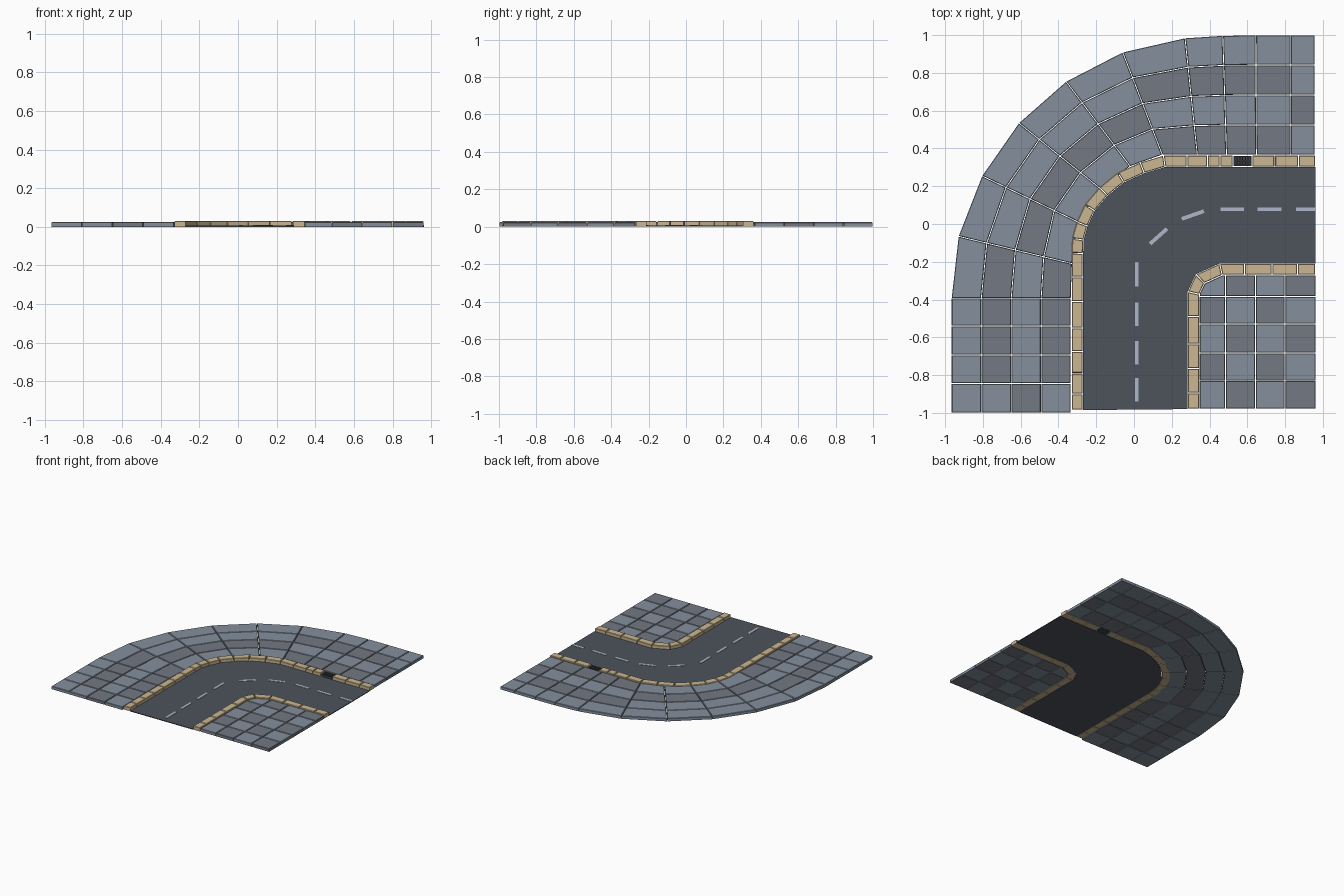
import bpy, bmesh
from mathutils import Vector

if "Cube" in bpy.data.objects:
    bpy.data.objects.remove(bpy.data.objects["Cube"])


def material(name, rgb):
    m = bpy.data.materials.new(name)
    m.diffuse_color = (*rgb, 1)
    m.use_nodes = True
    m.node_tree.nodes["Principled BSDF"].inputs["Base Color"].default_value = m.diffuse_color
    return m


LIGHT = material("light_paving", (0.23, 0.275, 0.335))
DARK = material("dark_paving", (0.17, 0.19, 0.23))
STONE = material("curb_stone", (0.60, 0.47, 0.28))
ASPHALT = material("asphalt", (0.075, 0.087, 0.107))
PAINT = material("lane_paint", (0.42, 0.47, 0.58))
IRON = material("drain_iron", (0.05, 0.055, 0.07))


def inset(pts, d):
    # offset a counter-clockwise polygon inwards with mitred corners
    out = []
    for i, p in enumerate(pts):
        a = (p - pts[i - 1]).normalized()
        b = (pts[(i + 1) % len(pts)] - p).normalized()
        na, nb = Vector((-a.y, a.x)), Vector((-b.y, b.x))
        out.append(p + (na + nb) * d / (1 + na.dot(nb)))
    return out


def prism(bm, pts, top, bottom=0.0, gap=0.0, bevel=0.0, mat=0):
    # extruded polygon with an optional joint gap and chamfered top edge
    pts = [Vector(p) for p in pts]
    n = len(pts)
    area = sum(pts[i - 1].x * pts[i].y - pts[i].x * pts[i - 1].y for i in range(n))
    if area < 0:
        pts.reverse()
    levels = [(gap, bottom), (gap, top - bevel)]
    if bevel:
        levels.append((gap + bevel, top))
    rings = [[bm.verts.new((p.x, p.y, z)) for p in (inset(pts, d) if d else pts)]
             for d, z in levels]
    faces = [bm.faces.new(rings[0][::-1]), bm.faces.new(rings[-1])]
    for lo, hi in zip(rings, rings[1:]):
        for i in range(n):
            j = (i + 1) % n
            faces.append(bm.faces.new((lo[i], lo[j], hi[j], hi[i])))
    for f in faces:
        f.material_index = mat


def finish(name, bm, *mats):
    bmesh.ops.triangulate(bm, faces=[f for f in bm.faces if len(f.verts) > 4])
    me = bpy.data.meshes.new(name)
    bm.to_mesh(me)
    bm.free()
    for m in mats:
        me.materials.append(m)
    bpy.context.collection.objects.link(bpy.data.objects.new(name, me))


def edges(path, half):
    # left and right border of a path of the given half width
    path = [Vector(p) for p in path]
    left, right = [], []
    for i, p in enumerate(path):
        a = (p - path[i - 1]).normalized() if i else None
        b = (path[i + 1] - p).normalized() if i < len(path) - 1 else a
        a = a or b
        na, nb = Vector((-a.y, a.x)), Vector((-b.y, b.x))
        off = (na + nb) * half / (1 + na.dot(nb))
        left.append(p + off)
        right.append(p - off)
    return left, right


# Curb centre lines, one point per joint
outer_path = [(-0.30, y) for y in (-0.985, -0.9, -0.79, -0.675, -0.55, -0.41, -0.28, -0.155)]
outer_path += [(-0.298, -0.08), (-0.275, 0.0), (-0.235, 0.087), (-0.162, 0.172),
               (-0.07, 0.247), (0.043, 0.298), (0.16, 0.333)]
outer_path += [(x, 0.333) for x in (0.28, 0.39, 0.455, 0.525, 0.625, 0.745, 0.87, 0.962)]
inner_path = [(0.315, y) for y in (-0.98, -0.895, -0.765, -0.635, -0.49, -0.365)]
inner_path += [(0.35, -0.29)]
inner_path += [(x, -0.24) for x in (0.46, 0.585, 0.73, 0.865, 0.962)]
DRAIN = 18

borders = {}
for name, path, skip in (("outer_curb", outer_path, DRAIN), ("inner_curb", inner_path, None)):
    L, R = borders[name] = edges(path, 0.031)
    bm = bmesh.new()
    for i in range(len(path) - 1):
        if i != skip:
            prism(bm, (L[i], R[i], R[i + 1], L[i + 1]), 0.03, gap=0.0025, bevel=0.003)
    finish(name, bm, STONE)

# Road surface between the two curbs
bm = bmesh.new()
prism(bm, borders["outer_curb"][1] + borders["inner_curb"][0][::-1], 0.006)
finish("road", bm, ASPHALT)

# Dashed lane line
bm = bmesh.new()
dashes = [((0.015, a), (0.015, b)) for a, b in
          ((-0.94, -0.815), (-0.745, -0.62), (-0.54, -0.415), (-0.33, -0.2))]
dashes += [((0.085, -0.105), (0.175, -0.025)), ((0.253, 0.027), (0.37, 0.068))]
dashes += [((a, 0.078), (b, 0.078)) for a, b in ((0.457, 0.582), (0.655, 0.78), (0.857, 0.962))]
for d in dashes:
    L, R = edges(d, 0.01)
    prism(bm, L + R[::-1], 0.0085, bottom=0.005)
finish("lane_dashes", bm, PAINT)

# Drain grate: base plate, frame rails and bars
bm = bmesh.new()


def box(x0, x1, y0, y1, z):
    prism(bm, ((x0, y0), (x1, y0), (x1, y1), (x0, y1)), z)


box(0.528, 0.622, 0.308, 0.36, 0.012)
for y in (0.308, 0.332, 0.354):
    box(0.528, 0.622, y, y + 0.006, 0.021)
for i in range(7):
    x = 0.528 + i * 0.0147
    box(x, x + 0.006, 0.308, 0.36, 0.02)
finish("drain_grate", bm, IRON)

# Outer pavement: four rows of slabs spanned between outer rim and curb
rim = [(-0.967, y) for y in (-1.0, -0.845, -0.693, -0.54, -0.393)]
rim += [(-0.93, -0.065), (-0.805, 0.255), (-0.61, 0.535), (-0.36, 0.755),
        (-0.06, 0.91), (0.27, 0.985)]
rim += [(0.47, 0.998), (0.645, 1.0), (0.83, 1.0), (0.958, 1.0)]
kerb_side = [(-0.333, y) for y in (-1.0, -0.845, -0.693, -0.54, -0.393)]
kerb_side += [(-0.327, -0.21), (-0.295, 0.01), (-0.175, 0.185), (-0.02, 0.305),
              (0.15, 0.366), (0.335, 0.366)]
kerb_side += [(0.49, 0.366), (0.648, 0.366), (0.83, 0.366), (0.958, 0.366)]
ROWS = 4
grid = [[Vector(a).lerp(Vector(b), r / ROWS) for r in range(ROWS + 1)]
        for a, b in zip(rim, kerb_side)]
bm = bmesh.new()
for i in range(len(grid) - 1):
    for r in range(ROWS):
        mat = 1 if r and (i * 3 + r * 2 + i // 2) % 4 < 2 else 0
        prism(bm, (grid[i][r], grid[i + 1][r], grid[i + 1][r + 1], grid[i][r + 1]),
              0.024, gap=0.002, bevel=0.003, mat=mat)
finish("outer_pavement", bm, LIGHT, DARK)

# Inner pavement: grid of slabs with a clipped corner behind the curb
xs = (0.346, 0.485, 0.643, 0.80, 0.962)
ys = (-0.978, -0.83, -0.683, -0.53, -0.384, -0.271)
bm = bmesh.new()
for i in range(4):
    for j in range(5):
        pts = [(xs[i], ys[j]), (xs[i + 1], ys[j]), (xs[i + 1], ys[j + 1]), (xs[i], ys[j + 1])]
        if (i, j) == (0, 4):
            pts[3:] = [(0.467, -0.271), (0.373, -0.314), (0.347, -0.366)]
        prism(bm, pts, 0.024, gap=0.002, bevel=0.003, mat=(i + j) % 2)
finish("inner_pavement", bm, LIGHT, DARK)
